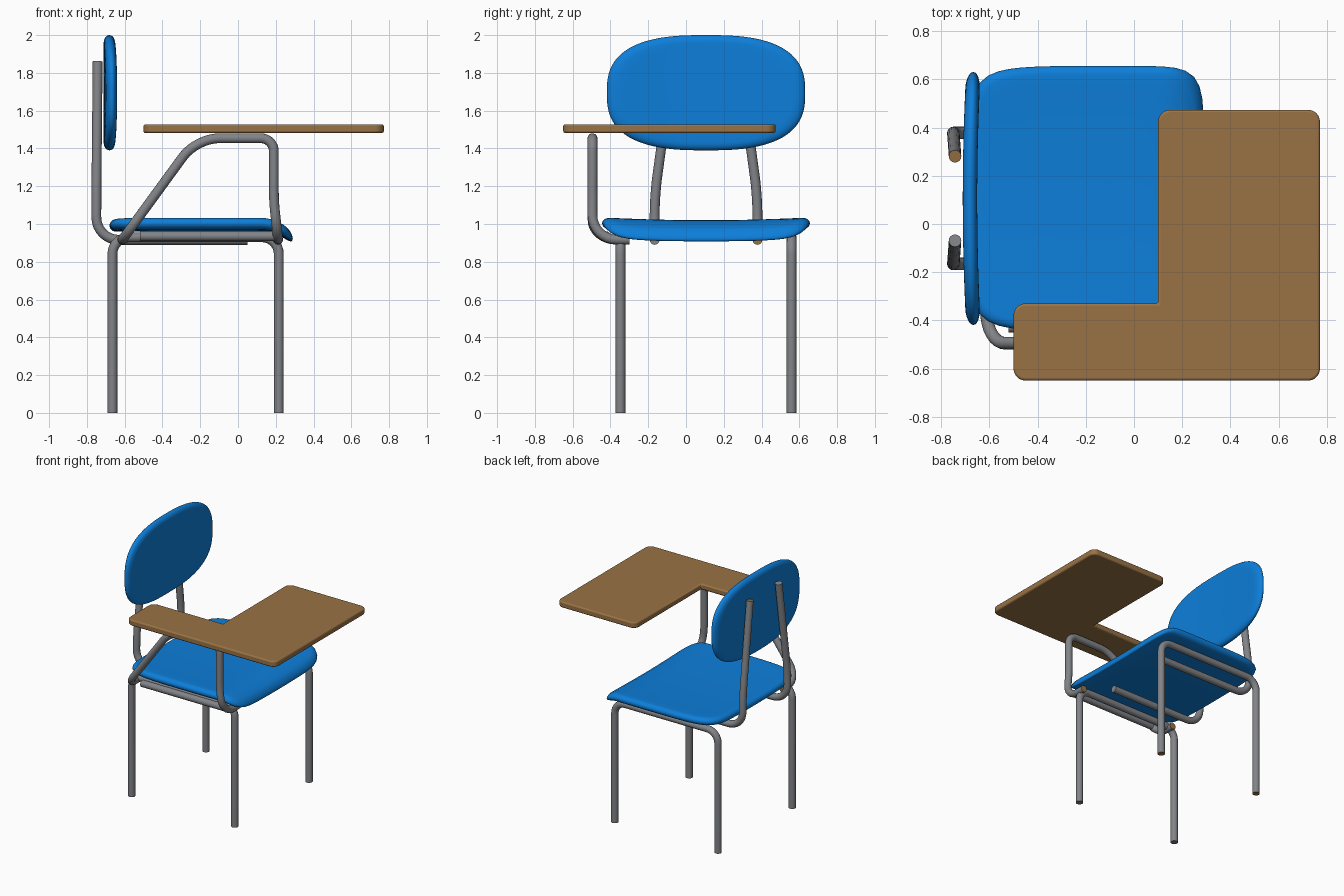
import bpy, bmesh, math
from mathutils import Vector

if "Cube" in bpy.data.objects:
    bpy.data.objects.remove(bpy.data.objects["Cube"])


def material(name, rgb):
    m = bpy.data.materials.new(name)
    m.diffuse_color = (*rgb, 1)
    m.use_nodes = True
    m.node_tree.nodes["Principled BSDF"].inputs["Base Color"].default_value = m.diffuse_color
    return m


BLUE = material("blue plastic", (0.004, 0.21, 0.70))
GREY = material("grey metal", (0.225, 0.23, 0.245))
WOOD = material("brown wood", (0.32, 0.17, 0.06))
TUBE_R = 0.026


def finish(bm, name, mats, angle=40):
    bmesh.ops.recalc_face_normals(bm, faces=bm.faces)
    for f in bm.faces:
        f.smooth = True
    me = bpy.data.meshes.new(name)
    bm.to_mesh(me)
    bm.free()
    for m in mats:
        me.materials.append(m)
    me.set_sharp_from_angle(angle=math.radians(angle))
    ob = bpy.data.objects.new(name, me)
    bpy.context.collection.objects.link(ob)
    return ob


def fillet(points, cuts, closed=False, steps=8):
    """Round the corners of a polyline; each cut is a distance from the corner."""
    pts = [Vector(p) for p in points]
    out, n = [], len(pts)
    for i, p in enumerate(pts):
        if cuts[i] == 0 or (not closed and i in (0, n - 1)):
            out.append(p)
            continue
        a = p + (pts[i - 1] - p).normalized() * cuts[i]
        b = p + (pts[(i + 1) % n] - p).normalized() * cuts[i]
        # blend of two tangents, slightly fuller than a parabola
        c1, c2 = a.lerp(p, 0.56), b.lerp(p, 0.56)
        for k in range(steps + 1):
            t = k / steps
            s = 1 - t
            out.append(a * s**3 + c1 * 3 * s * s * t + c2 * 3 * s * t * t + b * t**3)
    return out


def tube(name, points, cuts, cap=GREY, sides=16):
    path = fillet(points, cuts)
    bm = bmesh.new()
    rings, n = [], len(path)
    prev = (path[1] - path[0]).normalized()
    u = prev.orthogonal().normalized()
    for i, p in enumerate(path):
        d = (path[min(i + 1, n - 1)] - path[max(i - 1, 0)]).normalized()
        u = prev.rotation_difference(d) @ u
        u = (u - d * u.dot(d)).normalized()
        v = d.cross(u)
        prev = d
        rings.append([bm.verts.new(p + TUBE_R * (u * math.cos(a) + v * math.sin(a)))
                      for a in (2 * math.pi * k / sides for k in range(sides))])
    for r, q in zip(rings, rings[1:]):
        for k in range(sides):
            j = (k + 1) % sides
            bm.faces.new((r[k], r[j], q[j], q[k]))
    for r in (rings[0], rings[-1]):
        bm.faces.new(r).material_index = 1
    return finish(bm, name, [GREY, cap])


def pad(name, a, b, power, half, edge, place, segs=96):
    """Superellipse cushion with a rounded rim; place() bends it into position."""
    bm = bmesh.new()
    prof = [(s, -half) for s in (0.15, 0.35, 0.55, 0.7, 0.82)]
    rim = [-90 + 15 * k for k in range(13)]
    inner = 1 - edge
    prof = [(s * inner / 0.9, h) for s, h in prof]
    top = [(s, -h) for s, h in reversed(prof)]
    prof += [(inner + edge * math.cos(math.radians(t)), half * math.sin(math.radians(t))) for t in rim]
    prof += top
    rings = []
    for s, h in prof:
        ring = []
        for k in range(segs):
            t = 2 * math.pi * k / segs
            c, sn = math.cos(t), math.sin(t)
            r = s * (abs(c)**power + abs(sn)**power) ** (-1 / power)
            ring.append(bm.verts.new(place(a * r * c, b * r * sn, h)))
        rings.append(ring)
    for r, q in zip(rings, rings[1:]):
        for k in range(segs):
            j = (k + 1) % segs
            bm.faces.new((r[k], r[j], q[j], q[k]))
    for r, h in ((rings[0], -half), (rings[-1], half)):
        c = bm.verts.new(place(0, 0, h))
        for k in range(segs):
            bm.faces.new((r[k], r[(k + 1) % segs], c))
    return finish(bm, name, [BLUE], 60)


MID = 0.106  # centre line of the chair in y


# Seat: dished across, front lip curling down, slightly narrower at the back
def seat_place(x, y, h):
    wx = x - 0.195
    wy = y * (1 - 0.06 * max(0, -x / 0.485) ** 3)
    z = 0.99 + h + 0.014 * (y / 0.55) ** 2 - 2.7 * max(0, wx - 0.13) ** 2
    return (wx, MID + wy, z)


pad("seat", 0.485, 0.55, 8, 0.030, 0.07, seat_place)


# Backrest: oval pad, gently curved around the sitter
def back_place(u, v, h):
    return (-0.681 + h + 0.014 * (u / 0.525) ** 2, MID + u, 1.695 + v)


pad("backrest", 0.525, 0.305, 2.7, 0.030, 0.13, back_place)

# Leg frames and backrest posts, one per side
for side, label, cap in ((-1, "near", GREY), (1, "far", WOOD)):
    y = MID + side * 0.453
    tube(label + "_leg_frame",
         [(-0.665, y, 0), (-0.665, y, 0.93), (0.216, y, 0.93), (0.216, y, 0)],
         [0, 0.09, 0.09, 0], cap)
    lo, hi = MID + side * 0.272, MID + side * 0.175
    tube(label + "_back_post",
         [(-0.743, hi, 1.86), (-0.75, lo, 1.15), (-0.75, lo, 0.916), (0.05, lo, 0.916)],
         [0, 0.1, 0.12, 0], cap)

# Desk support loop and the bar beside the seat
AY = -0.495
tube("desk_support",
     [(-0.612, -0.30, 0.917), (-0.612, AY, 0.917), (-0.22, AY, 1.454), (0.19, AY, 1.454),
      (0.19, AY, 1.12), (0.212, AY, 0.917), (0.212, -0.30, 0.917)],
     [0, 0.13, 0.12, 0.07, 0.05, 0.13, 0], WOOD)
tube("side_bar", [(-0.52, -0.425, 0.936), (0.205, -0.425, 0.936)], [0, 0])

# L-shaped writing desk
outline = fillet([(-0.5, -0.65, 1.482), (0.772, -0.65, 1.482), (0.772, 0.474, 1.482),
                  (0.1, 0.474, 1.482), (0.1, -0.33, 1.482), (-0.5, -0.33, 1.482)],
                 [0.05, 0.05, 0.05, 0.05, 0, 0.05], closed=True)
bm = bmesh.new()
face = bm.faces.new([bm.verts.new(p) for p in outline])
ext = bmesh.ops.extrude_face_region(bm, geom=[face])
bmesh.ops.translate(bm, vec=(0, 0, 0.046),
                    verts=[g for g in ext["geom"] if isinstance(g, bmesh.types.BMVert)])
desk = finish(bm, "desk_top", [WOOD])
bev = desk.modifiers.new("rounded rim", "BEVEL")
bev.width = 0.01
bev.segments = 3
bev.limit_method = "ANGLE"
bev.angle_limit = math.radians(50)
